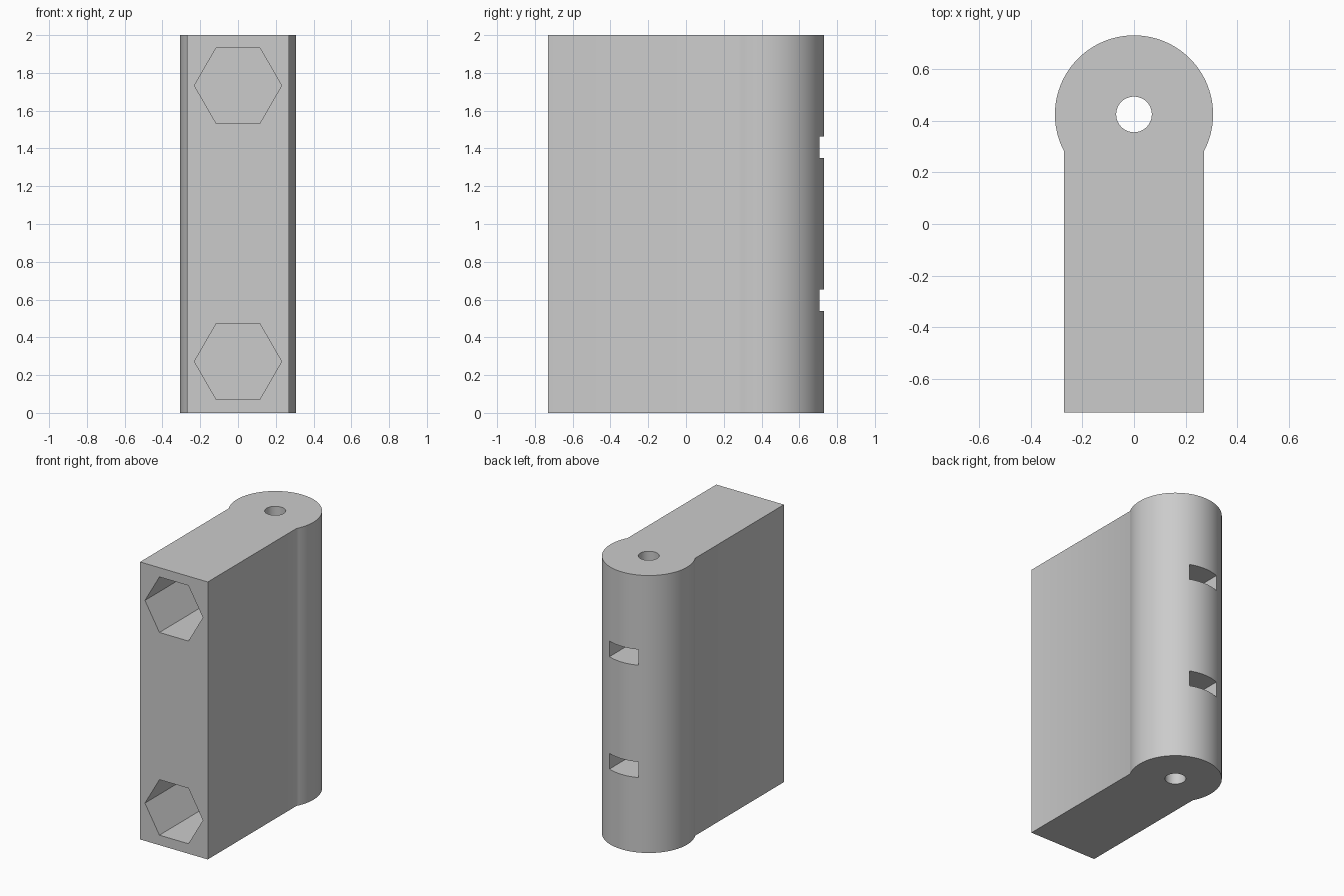
import bpy
import bmesh
import math
from mathutils import Matrix, Vector

cube = bpy.data.objects.get("Cube")
if cube:
    bpy.data.objects.remove(cube, do_unlink=True)

HALF_W, FRONT, HEIGHT = 0.27, -0.73, 2.0
BARREL_Y, BARREL_R = 0.424, 0.306

grey = bpy.data.materials.new("plain grey")
grey.use_nodes = True
grey.diffuse_color = (0.6, 0.6, 0.6, 1)
grey.node_tree.nodes["Principled BSDF"].inputs["Base Color"].default_value = grey.diffuse_color


def prism(name, outline, depth, matrix):
    """Extrude a counter-clockwise 2D outline along local z, then place it."""
    bm = bmesh.new()
    face = bm.faces.new([bm.verts.new((x, y, 0)) for x, y in outline])
    top = bmesh.ops.extrude_face_region(bm, geom=[face])["geom"]
    bmesh.ops.translate(bm, vec=Vector((0, 0, depth)),
                        verts=[v for v in top if isinstance(v, bmesh.types.BMVert)])
    bmesh.ops.recalc_face_normals(bm, faces=bm.faces)
    bm.transform(matrix)
    mesh = bpy.data.meshes.new(name)
    bm.to_mesh(mesh)
    bm.free()
    mesh.materials.append(grey)
    obj = bpy.data.objects.new(name, mesh)
    bpy.context.collection.objects.link(obj)
    return obj


def ring(radius, count, cy=0.0):
    return [(radius * math.cos(math.tau * i / count),
             cy + radius * math.sin(math.tau * i / count)) for i in range(count)]


# Block with a round barrel along its back edge
start = -math.acos(HALF_W / BARREL_R)
sweep = math.pi - 2 * start
steps = 72
outline = [(-HALF_W, FRONT), (HALF_W, FRONT)]
for i in range(steps + 1):
    a = start + sweep * i / steps
    outline.append((BARREL_R * math.cos(a), BARREL_Y + BARREL_R * math.sin(a)))
body = prism("hinge_block", outline, HEIGHT, Matrix.Identity(4))

# Pin hole through the barrel
cutters = [prism("pin_hole_cutter", ring(0.069, 48, BARREL_Y), HEIGHT + 0.2,
                 Matrix.Translation((0, 0, -0.1)))]

# Hexagonal pockets in the front
turn = Matrix.Rotation(math.radians(-90), 4, "X")
for z in (0.272, 1.733):
    place = Matrix.Translation((0, FRONT - 0.1, z)) @ turn
    cutters.append(prism("hex_pocket_cutter", ring(0.231, 6), 0.9, place))

# Nut slots in the barrel, ending in a nut-shaped point past the pin hole
w = 0.115
tip = w / math.cos(math.radians(30))
slot = [(w, BARREL_Y + 0.5), (-w, BARREL_Y + 0.5), (-w, BARREL_Y - tip / 2),
        (0, BARREL_Y - tip), (w, BARREL_Y - tip / 2)]
for z in (0.54, 1.35):
    cutters.append(prism("nut_slot_cutter", slot, 0.113, Matrix.Translation((0, 0, z))))

for cutter in cutters:
    cutter.hide_render = True
    cutter.hide_set(True)
    mod = body.modifiers.new(cutter.name, "BOOLEAN")
    mod.operation = "DIFFERENCE"
    mod.solver = "EXACT"
    mod.object = cutter

# Bake the cuts, then drop the cutters
bpy.context.view_layer.update()
graph = bpy.context.evaluated_depsgraph_get()
cut_mesh = bpy.data.meshes.new_from_object(body.evaluated_get(graph))
body.modifiers.clear()
body.data = cut_mesh
for cutter in cutters:
    bpy.data.objects.remove(cutter, do_unlink=True)

bpy.ops.object.select_all(action="DESELECT")
body.select_set(True)
bpy.context.view_layer.objects.active = body
bpy.ops.object.shade_smooth_by_angle(angle=math.radians(30))
